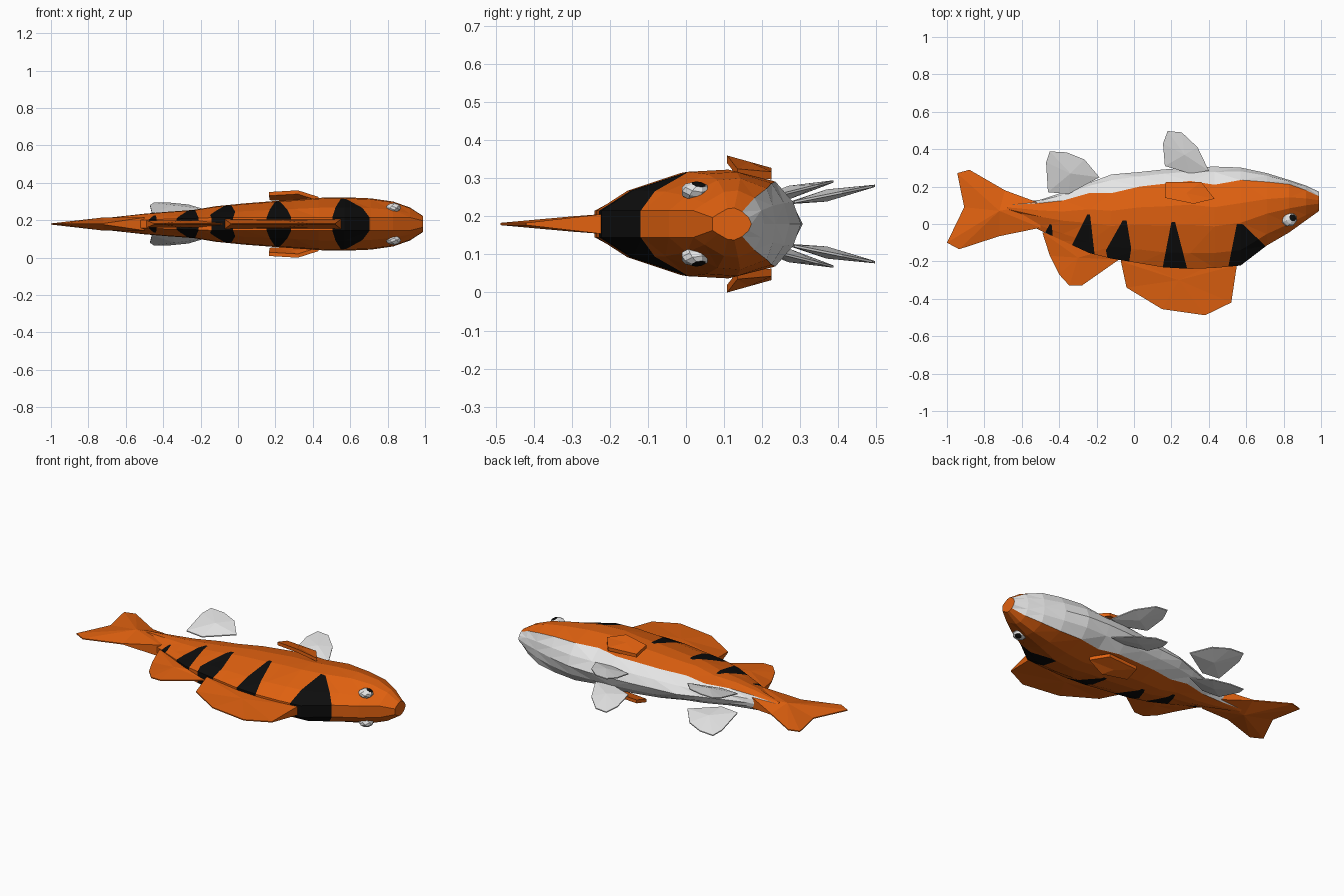
import bpy, bmesh
from mathutils import Vector

if "Cube" in bpy.data.objects:
    bpy.data.objects.remove(bpy.data.objects["Cube"])

ZC = 0.18  # height of the mid plane


def material(name, col):
    m = bpy.data.materials.new(name)
    m.diffuse_color = (*col, 1)
    m.use_nodes = True
    m.node_tree.nodes["Principled BSDF"].inputs["Base Color"].default_value = m.diffuse_color
    return m


ORANGE = material("orange", (0.75, 0.12, 0.005))
WHITE = material("white", (0.78, 0.78, 0.78))
BLACK = material("black", (0.004, 0.004, 0.004))


def finish(bm, name, mats):
    bmesh.ops.recalc_face_normals(bm, faces=bm.faces[:])
    me = bpy.data.meshes.new(name)
    bm.to_mesh(me)
    bm.free()
    for m in mats:
        me.materials.append(m)
    ob = bpy.data.objects.new(name, me)
    bpy.context.collection.objects.link(ob)
    return ob


# Body stations: x, back y, colour border y, belly y, half width
STATIONS = [
    (-.68, .06, .10, .105, .035), (-.50, -.035, .112, .13, .055),
    (-.38, -.09, .125, .17, .065), (-.24, -.155, .165, .22, .075),
    (-.12, -.185, .165, .265, .095), (.03, -.21, .20, .278, .11),
    (.16, -.232, .215, .292, .12), (.30, -.24, .23, .302, .13),
    (.43, -.235, .21, .307, .14), (.57, -.222, .235, .302, .143),
    (.71, -.115, .225, .272, .137), (.83, -.045, .212, .235, .12),
    (.92, .02, .18, .205, .088), (.99, .07, .148, .172, .042)]

# Stripe outlines seen from the side of the fish (x, y), all convex
STRIPES = [
    [(.49, -.3), (.55, 0), (.58, 0), (.71, -.125), (.71, -.3)],
    [(.14, -.3), (.20, .01), (.22, .01), (.30, -.3)],
    [(-.15, -.14), (-.06, .02), (-.04, .02), (-.015, -.13), (-.04, -.3), (-.12, -.3)],
    [(-.33, -.11), (-.25, .05), (-.235, .05), (-.21, -.17), (-.24, -.3), (-.31, -.3)],
    [(-.475, -.045), (-.45, 0), (-.44, -.005), (-.435, -.05), (-.45, -.2)]]


def inside(p, poly):
    sides = []
    for a, b in zip(poly, poly[1:] + poly[:1]):
        sides.append((b[0]-a[0])*(p.y-a[1]) - (b[1]-a[1])*(p.x-a[0]))
    return all(s <= 1e-6 for s in sides) or all(s >= -1e-6 for s in sides)


def body():
    bm = bmesh.new()
    rings = []
    for x, yd, yc, yb, w in STATIONS:
        side = [(yd, min(.035, .4*w))]
        side += [(yd + t*(yc-yd), k*w) for t, k in ((.18, .62), (.5, .96), (.73, 1), (1, .78))]
        side.append((yc + .7*(yb-yc), .4*w))
        pts = side + [(yb, 0)] + [(y, -z) for y, z in reversed(side)]
        rings.append([bm.verts.new((x, y, ZC+z)) for y, z in pts])
    n = len(rings[0])
    for r0, r1 in zip(rings, rings[1:]):
        for i in range(n):
            j = (i+1) % n
            f = bm.faces.new((r0[i], r0[j], r1[j], r1[i]))
            # belly side of the border row is white
            if 4 <= i <= 7:
                f.material_index = 1
    bm.faces.new(rings[0])
    bm.faces.new(rings[-1])
    bmesh.ops.triangulate(bm, faces=bm.faces[:])
    # cut the stripes into the skin
    for poly in STRIPES:
        for a, b in zip(poly, poly[1:] + poly[:1]):
            lo, hi = min(p[0] for p in poly), max(p[0] for p in poly)
            fs = [f for f in bm.faces if f.material_index == 0
                  and min(v.co.x for v in f.verts) < hi and max(v.co.x for v in f.verts) > lo]
            geom = set(fs)
            for f in fs:
                geom.update(f.edges)
                geom.update(f.verts)
            bmesh.ops.bisect_plane(bm, geom=list(geom), dist=1e-5, plane_co=(*a, 0),
                                   plane_no=Vector((b[1]-a[1], a[0]-b[0], 0)).normalized())
        for f in bm.faces:
            if f.material_index == 0 and inside(f.calc_center_median(), poly):
                f.material_index = 2
    finish(bm, "body", [ORANGE, WHITE, BLACK])


def fin(name, outline, hub, mat, thick, hub_thick, offset=lambda x, y: 0, sides=(1,)):
    """Fan-shaped fin: outline in x, y with half thickness and height rules."""
    for s in sides:
        bm = bmesh.new()
        skins = []
        for d in (1, -1):
            rim = [bm.verts.new((x, y, ZC + s*(offset(x, y) + d*thick(x, y)))) for x, y in outline]
            c = bm.verts.new((*hub, ZC + s*(offset(*hub) + d*hub_thick)))
            skins.append(rim)
            for a, b in zip(rim, rim[1:] + rim[:1]):
                bm.faces.new((c, a, b))
        n = len(outline)
        for i in range(n):
            j = (i+1) % n
            bm.faces.new((skins[0][i], skins[0][j], skins[1][j], skins[1][i]))
        label = name if len(sides) == 1 else name + ("_upper" if s > 0 else "_lower")
        finish(bm, label, [mat])


def eyes():
    for s in (1, -1):
        look = Vector((.5, .25, .8*s)).normalized()
        bm = bmesh.new()
        bmesh.ops.create_uvsphere(bm, u_segments=8, v_segments=6, radius=1)
        bm.transform(look.to_track_quat('Z', 'Y').to_matrix().to_4x4())
        for f in bm.faces:
            f.material_index = int(f.calc_center_median().normalized().dot(look) > .8)
        for v in bm.verts:
            v.co = Vector((.83, .025, ZC + s*.086)) + Vector((v.co.x*.042, v.co.y*.04, v.co.z*.026))
        finish(bm, "eye_upper" if s > 0 else "eye_lower", [WHITE, BLACK])


body()
eyes()

# Tail, thick at its root and thin at the rear edge
fin("tail", [(-.50, .11), (-.69, .18), (-.88, .29), (-.945, .272), (-.908, .09),
             (-1, -.10), (-.935, -.135), (-.72, -.065), (-.50, -.02)], (-.72, .07), ORANGE,
    lambda x, y: .035 if x > -.6 else .003, .035)

# Back fins
fin("front_back_fin", [(-.07, -.17), (-.07, -.20), (-.04, -.34), (.15, -.455), (.38, -.488),
                       (.52, -.42), (.55, -.22), (.5, -.18)], (.24, -.30), ORANGE,
    lambda x, y: .026 if y > -.23 else .003, .02)
fin("rear_back_fin", [(-.49, -.045), (-.45, -.17), (-.40, -.27), (-.345, -.33), (-.28, -.33),
                      (-.08, -.19), (-.15, -.14), (-.38, -.06)], (-.30, -.18), ORANGE,
    lambda x, y: .02 if y > -.15 else .003, .018)

# Paired white belly fins
fin("front_belly_fin", [(.40, .285), (.34, .41), (.255, .49), (.18, .497), (.155, .43),
                        (.165, .31), (.30, .27)], (.27, .37), WHITE,
    lambda x, y: .003, .016, lambda x, y: .055 + .2*(y-.27), (1, -1))
fin("rear_belly_fin", [(-.185, .25), (-.265, .345), (-.36, .383), (-.45, .388), (-.47, .33),
                       (-.46, .17), (-.35, .16)], (-.34, .27), WHITE,
    lambda x, y: .003, .018, lambda x, y: .055 + .25*(y-.16), (1, -1))

# Side flaps hinged at the front edge
fin("side_fin", [(.17, .225), (.165, .14), (.32, .108), (.43, .135), (.36, .225)], (.28, .165), ORANGE,
    lambda x, y: .01, .01,
    lambda x, y: .17 - .28*(y-.108) - .25*max(0, x-.32), (1, -1))
